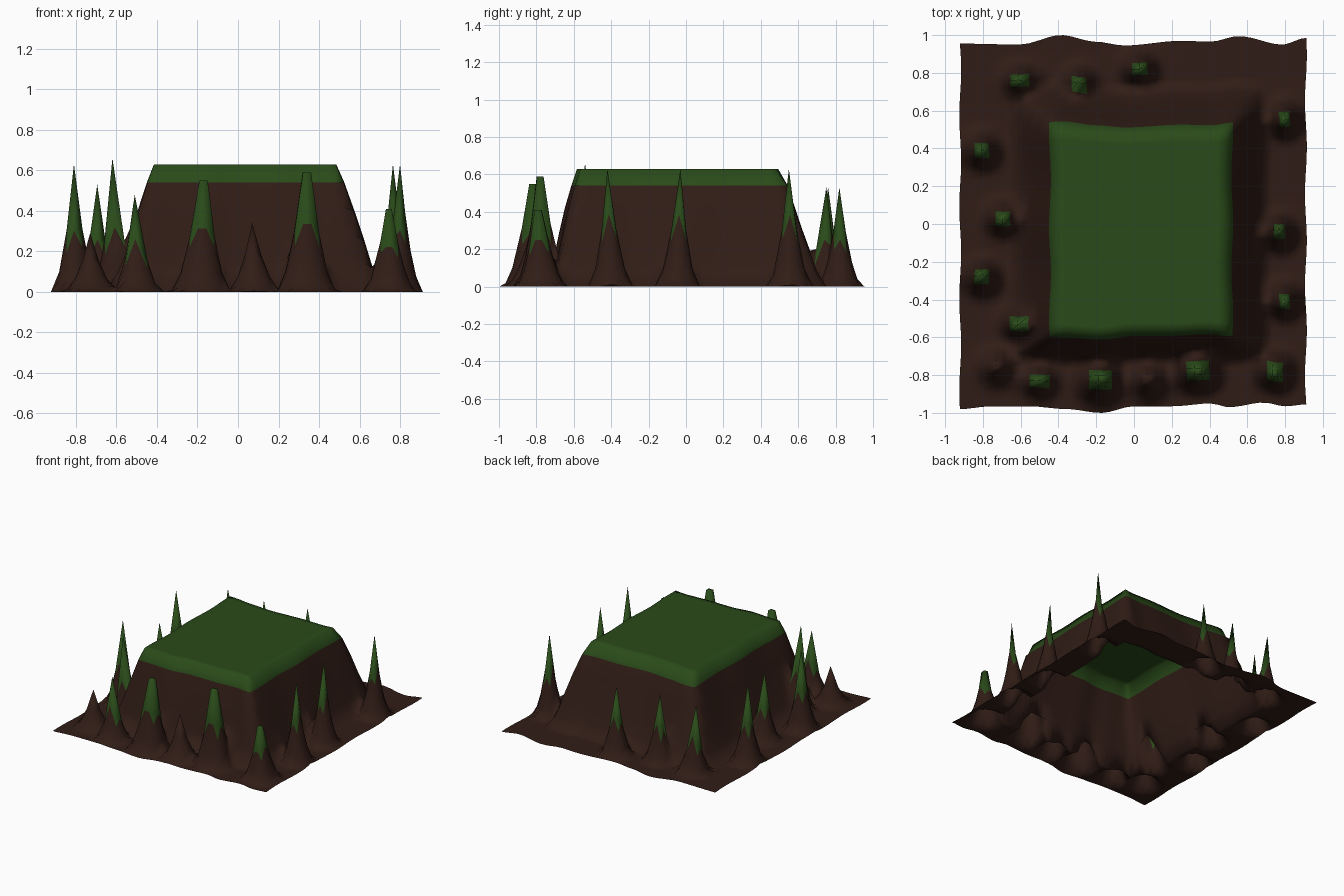
import bpy, bmesh, math
from mathutils import Vector

if "Cube" in bpy.data.objects:
    bpy.data.objects.remove(bpy.data.objects["Cube"])


def material(name, color):
    m = bpy.data.materials.new(name)
    m.diffuse_color = (*color, 1)
    m.use_nodes = True
    m.node_tree.nodes["Principled BSDF"].inputs["Base Color"].default_value = m.diffuse_color
    return m


def axis(start, rise, n_mid, fall, end, n_out=7):
    """Grid lines along one axis as (position, height): flat, slope, top, slope, flat."""
    def span(a, b, n, h):
        return [(a + (b - a) * k / n, h) for k in range(n)]
    a, b = rise[-1][0], fall[0][0]
    return (span(start, rise[0][0], n_out, 0) + rise[:-1] + span(a, b, n_mid, TOP)
            + fall[:-1] + span(fall[-1][0], end, n_out, 0) + [(end, 0)])


def interp(points, x):
    """Eased interpolation through (x, y) points."""
    for (x0, y0), (x1, y1) in zip(points, points[1:]):
        if x <= x1:
            t = max(0, (x - x0) / (x1 - x0))
            return y0 + (y1 - y0) * t * t * (3 - 2 * t)
    return points[-1][1]


# Plateau cross-sections in both directions
TOP, RIM = 0.63, 0.54
xs = axis(-0.92, [(-.65, 0), (-.60, .09), (-.55, .21), (-.50, .37), (-.445, RIM), (-.41, TOP)], 22,
          [(.48, TOP), (.52, RIM), (.57, .40), (.62, .25), (.66, .12), (.71, 0)], 0.91)
ys = axis(-0.97, [(-.73, 0), (-.69, .15), (-.66, .29), (-.63, .42), (-.595, RIM), (-.565, TOP)], 26,
          [(.47, TOP), (.52, RIM), (.56, .42), (.60, .30), (.64, .19), (.68, .08), (.73, 0)], 0.96)

# Wavy outlines of the front and back ground edges
front = [(-.92, -.98), (-.75, -.965), (-.55, -.965), (-.35, -.98), (-.17, -1.0), (0, -.965),
         (.2, -.965), (.4, -.95), (.5, -.97), (.68, -.945), (.8, -.965), (.91, -.955)]
back = [(-.92, .955), (-.6, .95), (-.38, 1.0), (-.2, .965), (-.05, .945), (.25, .97),
        (.4, .965), (.55, .995), (.78, .95), (.91, .985)]

# Ground sheet with the raised plateau
bm = bmesh.new()
grid = []
for y, hy in ys:
    row = []
    for x, hx in xs:
        edge = (interp(front, x) + 0.97) if y < 0 else (interp(back, x) - 0.96)
        wy = edge * min(1, abs(y) / 0.5) * 0.6 if abs(y) < 0.9 else edge
        wx = 0.005 * math.sin(13 * y + 3 * x)
        row.append(bm.verts.new((x + wx, y + wy, min(hx, hy))))
    grid.append(row)
for j in range(len(ys) - 1):
    for i in range(len(xs) - 1):
        f = bm.faces.new((grid[j][i], grid[j][i + 1], grid[j + 1][i + 1], grid[j + 1][i]))
        f.smooth = True
        f.material_index = int(all(v.co.z > RIM - 0.01 for v in f.verts))
bm.verts.ensure_lookup_table()

# Spikes pulled out of the sheet: x, y, height, falloff radius, flat tip, green tip
spikes = [
    (-.62, .76, .53, .13, 0, 1), (-.30, .75, .53, .13, 0, 1), (.03, .82, .53, .13, 0, 1),
    (.80, .55, .63, .13, 0, 1), (.765, -.03, .63, .13, 0, 1), (.80, -.42, .63, .13, 0, 1),
    (.745, -.79, .41, .13, 1, 1), (.34, -.78, .59, .14, 1, 1), (.07, -.82, .34, .15, 0, 0),
    (-.17, -.82, .55, .14, 1, 1), (-.51, -.83, .48, .13, 0, 1), (-.73, -.75, .29, .15, 0, 0),
    (-.62, -.54, .66, .13, 0, 1), (-.81, -.27, .63, .13, 0, 1), (-.695, .02, .53, .13, 0, 1),
    (-.81, .39, .61, .13, 0, 1),
]
for x, y, h, radius, flat, green in spikes:
    target = Vector((x, y))
    if flat:
        core = list(min(bm.faces, key=lambda f: (f.calc_center_median().xy - target).length).verts)
    else:
        core = [min(bm.verts, key=lambda v: (v.co.xy - target).length)]
    points = [v.co.xy.copy() for v in core]
    shift = target - sum(points, Vector((0, 0))) / len(points)
    for v in bm.verts:
        d = min((v.co.xy - p).length for p in points)
        if d < radius:
            w = (1 - d / radius) ** 2
            v.co.x += shift.x * w
            v.co.y += shift.y * w
            v.co.z = max(v.co.z, h * w)
    if green:
        for v in core:
            for f in v.link_faces:
                f.material_index = 1

mesh = bpy.data.meshes.new("terrain")
bm.to_mesh(mesh)
bm.free()
mesh.materials.append(material("soil", (0.030, 0.012, 0.008)))
mesh.materials.append(material("grass", (0.023, 0.070, 0.010)))
terrain = bpy.data.objects.new("terrain", mesh)
bpy.context.collection.objects.link(terrain)
